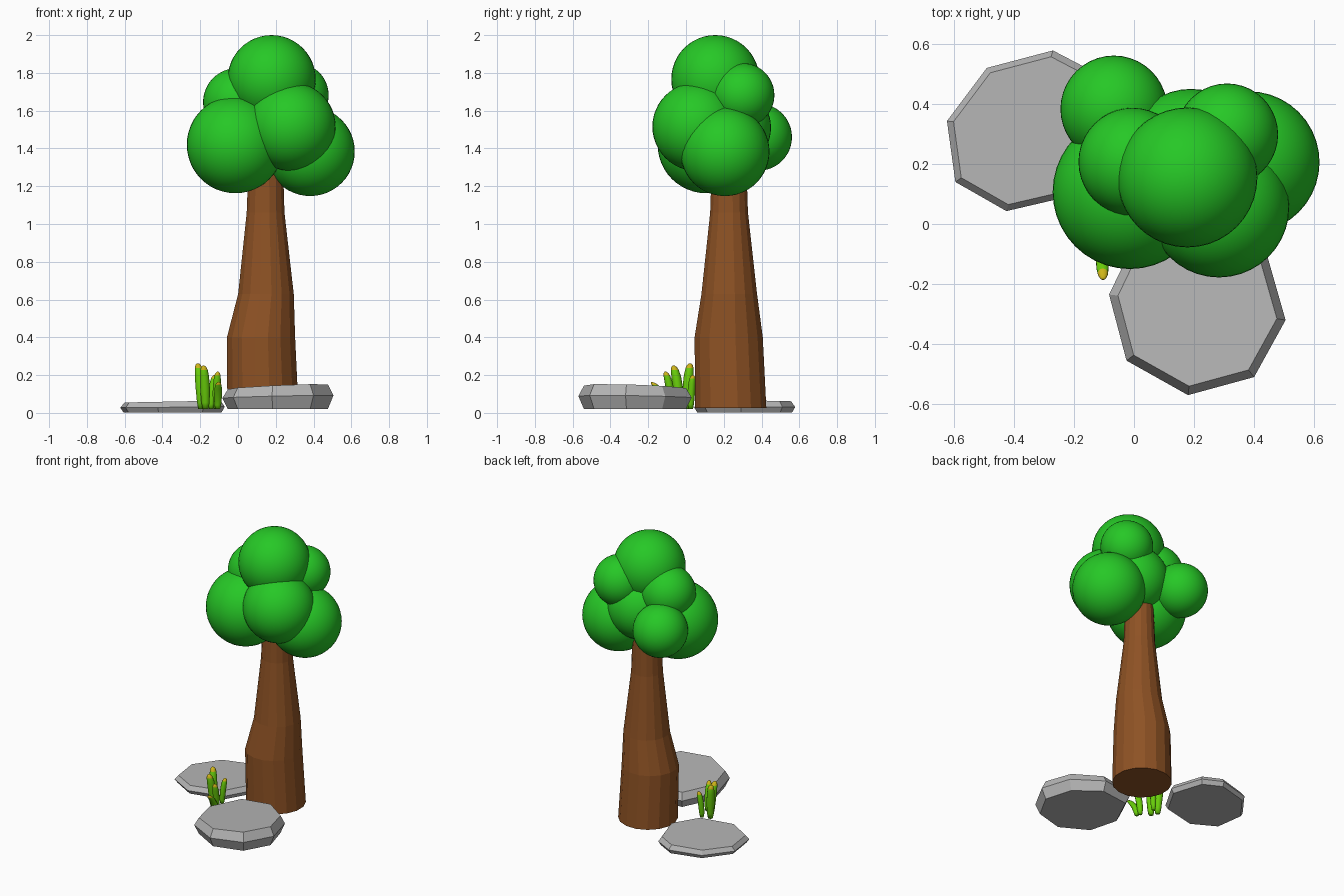
import bpy, bmesh, math
from mathutils import Vector

if "Cube" in bpy.data.objects:
    bpy.data.objects.remove(bpy.data.objects["Cube"])


def material(name, srgb):
    m = bpy.data.materials.new(name)
    lin = [((c / 255 + 0.055) / 1.055) ** 2.4 for c in srgb]
    m.diffuse_color = (*lin, 1)
    m.use_nodes = True
    m.node_tree.nodes["Principled BSDF"].inputs["Base Color"].default_value = m.diffuse_color
    return m


LEAF = material("leaf green", (38, 200, 38))
BARK = material("bark brown", (142, 82, 36))
STONE = material("stone grey", (182, 182, 182))
SPROUT = material("sprout green", (104, 205, 10))
TIP = material("tip yellow", (205, 180, 25))


def finish(bm, name, mats, smooth=False):
    bmesh.ops.recalc_face_normals(bm, faces=bm.faces)
    for f in bm.faces:
        f.smooth = smooth
    me = bpy.data.meshes.new(name)
    bm.to_mesh(me)
    bm.free()
    for m in mats:
        me.materials.append(m)
    ob = bpy.data.objects.new(name, me)
    bpy.context.collection.objects.link(ob)
    return ob


def loft(rings):
    """Skin a stack of equal-length point rings and cap both ends."""
    bm = bmesh.new()
    vs = [[bm.verts.new(p) for p in r] for r in rings]
    n = len(rings[0])
    for a, b in zip(vs, vs[1:]):
        for i in range(n):
            j = (i + 1) % n
            bm.faces.new((a[i], a[j], b[j], b[i]))
    bm.faces.new(vs[0][::-1])
    bm.faces.new(vs[-1])
    return bm


def circle(x, y, z, r, n):
    return [(x + r * math.cos(2 * math.pi * (i + 0.5) / n),
             y + r * math.sin(2 * math.pi * (i + 0.5) / n), z) for i in range(n)]


# Foliage: overlapping smooth balls (x, y, z, radius)
balls = [
    (0.178, 0.155, 1.767, 0.233),
    (-0.014, 0.107, 1.42, 0.257),
    (0.283, 0.056, 1.515, 0.234),
    (0.382, 0.206, 1.384, 0.236),
    (-0.005, 0.207, 1.645, 0.18),
    (0.31, 0.298, 1.682, 0.17),
    (-0.067, 0.383, 1.46, 0.178),
    (0.19, 0.228, 1.51, 0.222),
]
for k, (x, y, z, r) in enumerate(balls):
    bm = bmesh.new()
    bmesh.ops.create_uvsphere(bm, u_segments=40, v_segments=24, radius=r)
    bmesh.ops.translate(bm, verts=bm.verts, vec=(x, y, z))
    finish(bm, f"foliage_{k + 1}", [LEAF], True)

# Trunk: faceted taper leaning slightly (x, y, z, radius)
trunk = [
    (0.132, 0.237, 0.025, 0.192),
    (0.122, 0.226, 0.40, 0.184),
    (0.148, 0.229, 0.63, 0.150),
    (0.146, 0.228, 1.06, 0.102),
    (0.147, 0.228, 1.35, 0.092),
]
finish(loft([circle(*t, 16) for t in trunk]), "trunk", [BARK])


# Stones: outline at mid height, pulled in at top and bottom, tilted top
def stone(name, outline, z_low, z_mid, z_top, tilt, top_in, low_in):
    c = sum((Vector(p) for p in outline), Vector((0, 0))) / len(outline)

    def ring(scale, z, t):
        out = []
        for p in outline:
            d = (Vector(p) - c) * scale
            out.append((c.x + d.x, c.y + d.y, z + d.x * t[0] + d.y * t[1]))
        return out

    flat = (0, 0)
    half = (tilt[0] * 0.5, tilt[1] * 0.5)
    finish(loft([ring(low_in, z_low, flat), ring(1, z_mid, half),
                 ring(top_in, z_top, tilt)]), name, [STONE])


stone("front_stone",
      [(-0.083, -0.235), (-0.025, -0.455), (0.18, -0.57), (0.40, -0.51),
       (0.505, -0.32), (0.445, -0.11), (0.26, 0.03), (0.03, 0.0)],
      0.02, 0.085, 0.138, (0.045, -0.03), 0.9, 0.9)
stone("back_stone",
      [(-0.27, 0.578), (-0.49, 0.52), (-0.623, 0.343), (-0.595, 0.14),
       (-0.425, 0.043), (-0.18, 0.10), (-0.07, 0.29), (-0.14, 0.51)],
      0.003, 0.03, 0.06, (0.02, 0.0), 0.92, 0.94)

# Sprouts: rounded leaning stalks with yellow tips (base xy, tip xyz, radius)
sprouts = [
    ((-0.195, 0.005), (-0.212, 0.022, 0.262), 0.027),
    ((-0.172, -0.035), (-0.182, -0.065, 0.25), 0.027),
    ((-0.142, 0.025), (-0.125, 0.036, 0.20), 0.02),
    ((-0.115, -0.075), (-0.107, -0.108, 0.218), 0.022),
    ((-0.107, -0.10), (-0.103, -0.18, 0.163), 0.022),
]
profile = [(0, 0.6), (0.15, 0.85), (0.45, 1.0), (0.75, 0.95), (0.9, 0.78),
           (0.965, 0.55), (1, 0.2)]
for k, ((bx, by), tip, r) in enumerate(sprouts):
    base, end = Vector((bx, by, 0.02)), Vector(tip)
    rings = []
    for t, s in profile:
        p = base.lerp(end, t)
        bend = t * t
        rings.append(circle(bx + (end.x - bx) * bend, by + (end.y - by) * bend,
                            p.z, r * s, 10))
    bm = loft(rings)
    limit = base.lerp(end, 0.9).z
    for f in bm.faces:
        f.material_index = 1 if f.calc_center_median().z > limit else 0
    finish(bm, f"sprout_{k + 1}", [SPROUT, TIP], True)
